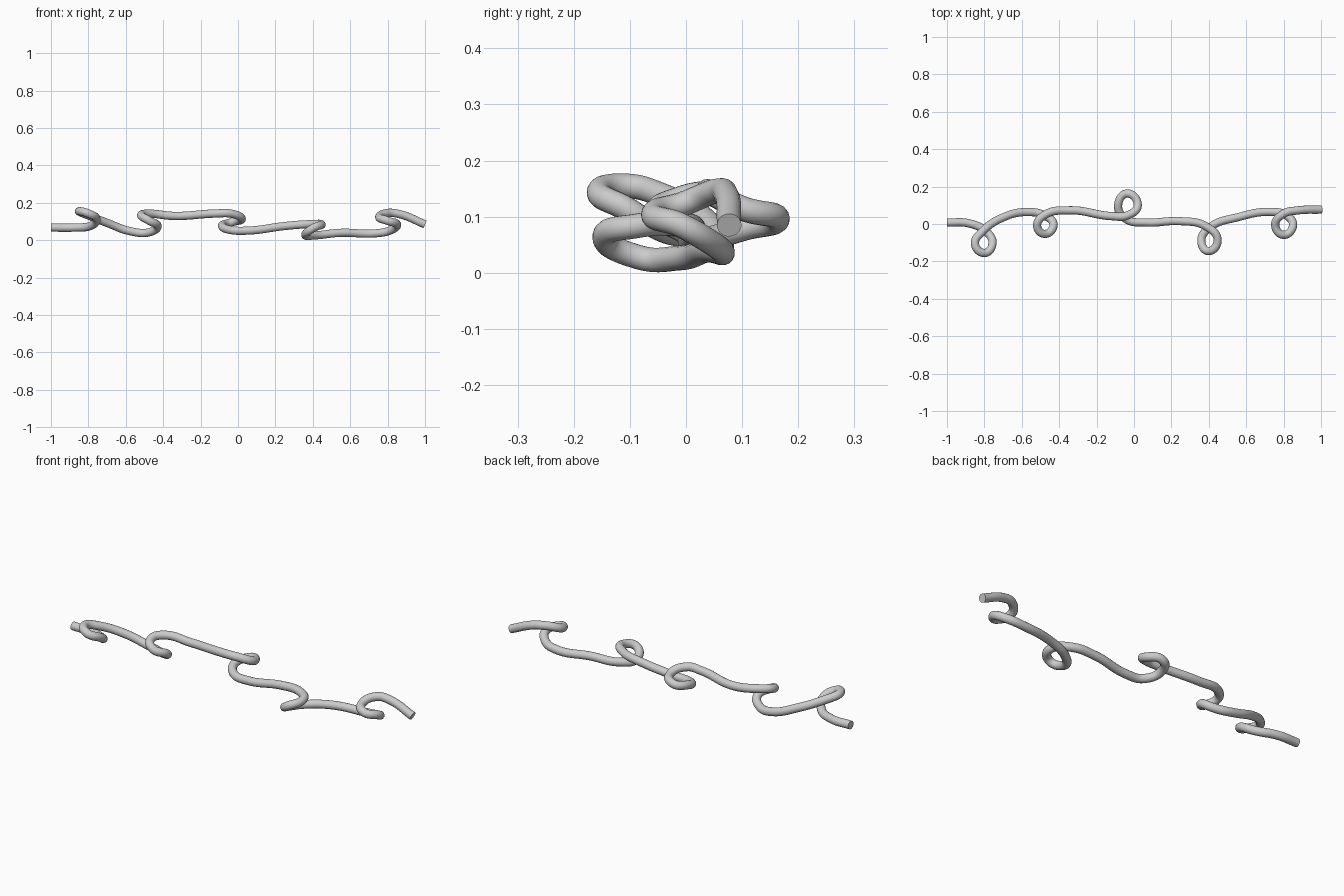
import bpy

# centre line of the curly cord: five loops, points run left to right
path = [
    (-1.0, .008, .068), (-.88, .003, .068),
    # loop 1, rising
    (-.785, -.045, .078), (-.757, -.108, .115), (-.80, -.155, .143),
    (-.85, -.108, .155), (-.81, -.04, .137), (-.70, .035, .093), (-.57, .064, .047),
    # loop 2, rising
    (-.478, .045, .042), (-.43, -.005, .075), (-.477, -.053, .106),
    (-.518, -.008, .133), (-.478, .048, .142), (-.34, .073, .130), (-.12, .042, .143),
    # loop 3, opposite side, falling
    (-.035, .046, .142), (.02, .10, .115), (-.035, .163, .096),
    (-.085, .10, .078), (-.04, .025, .055), (.06, .008, .052), (.25, .015, .076),
    # loop 4, falling
    (.38, -.010, .086), (.447, -.085, .084), (.40, -.145, .064),
    (.36, -.085, .028), (.41, -.015, .026), (.55, .035, .040),
    # loop 5, rising
    (.735, .065, .037), (.815, .046, .053), (.85, -.01, .085), (.80, -.058, .104),
    (.755, -.005, .123), (.80, .055, .146), (.87, .072, .138), (1.0, .077, .085),
]

curve = bpy.data.curves.new("curly_cord_path", 'CURVE')
curve.dimensions = '3D'
curve.resolution_u = 12
curve.bevel_depth = .022
curve.bevel_resolution = 6
curve.use_fill_caps = True
spline = curve.splines.new('BEZIER')
spline.bezier_points.add(len(path) - 1)
for bp, co in zip(spline.bezier_points, path):
    bp.co = co
    bp.handle_left_type = bp.handle_right_type = 'AUTO'

cord = bpy.data.objects.new("curly_cord", curve)
bpy.context.collection.objects.link(cord)

# turn into a smooth mesh with crisp flat end caps
bpy.context.view_layer.objects.active = cord
cord.select_set(True)
bpy.ops.object.convert(target='MESH')
cord = bpy.context.object
bpy.ops.object.shade_smooth_by_angle()
